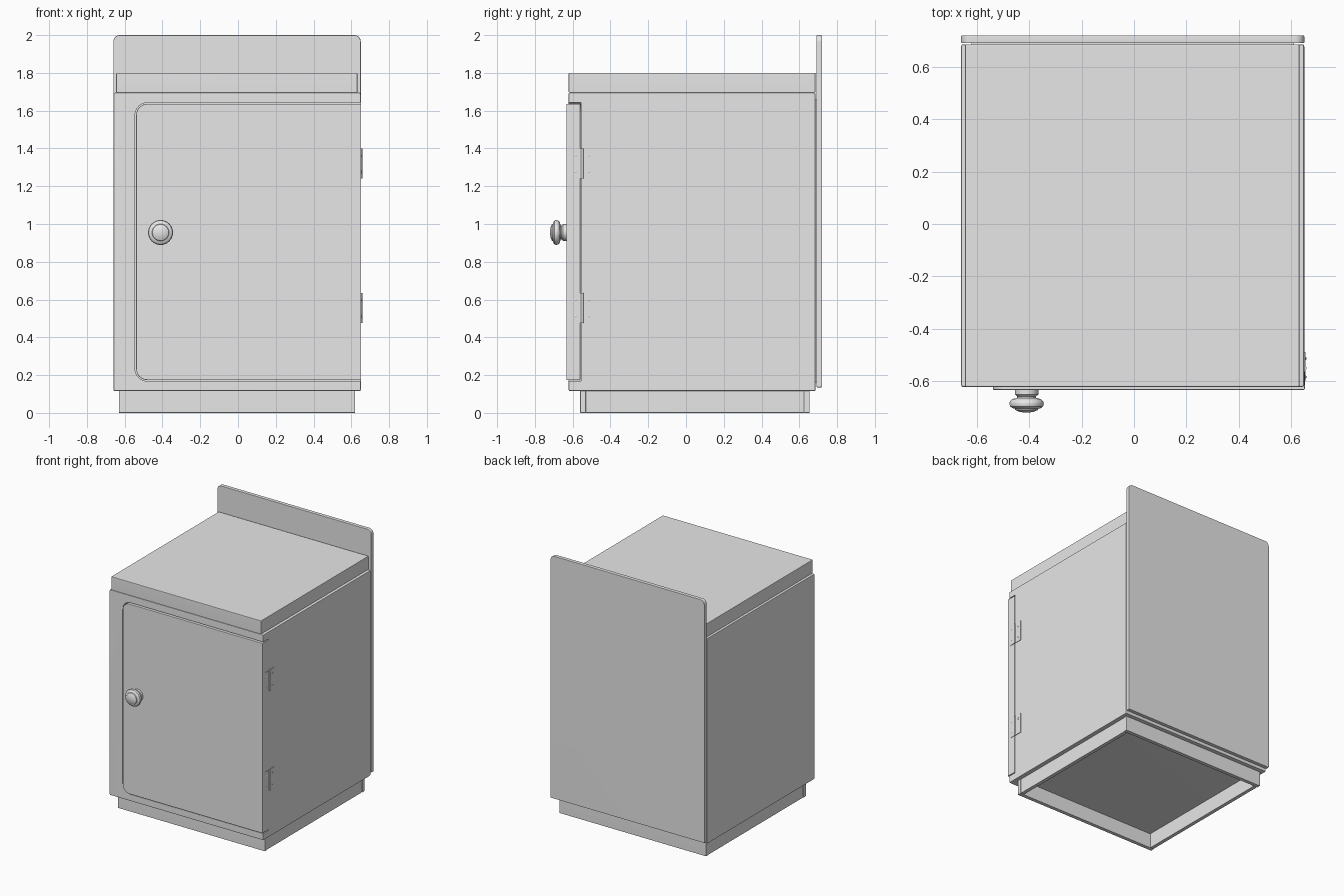
import bpy, bmesh, math
from mathutils import Matrix, Vector

if "Cube" in bpy.data.objects:
    bpy.data.objects.remove(bpy.data.objects["Cube"], do_unlink=True)

# One grey paint for the whole cabinet
GREY = (0.8, 0.8, 0.8, 1)
paint = bpy.data.materials.new("light_grey_paint")
paint.use_nodes = True
paint.diffuse_color = GREY
paint.node_tree.nodes["Principled BSDF"].inputs["Base Color"].default_value = GREY


def finish(name, bm, bevel=0.0):
    """Turn a bmesh into an object, softening the sharp edges."""
    bmesh.ops.recalc_face_normals(bm, faces=bm.faces)
    if bevel:
        sharp = [e for e in bm.edges if e.calc_face_angle(0) > math.radians(40)]
        bmesh.ops.bevel(bm, geom=sharp, offset=bevel, segments=2,
                        profile=0.5, affect='EDGES')
    mesh = bpy.data.meshes.new(name)
    bm.to_mesh(mesh)
    bm.free()
    mesh.materials.append(paint)
    obj = bpy.data.objects.new(name, mesh)
    bpy.context.collection.objects.link(obj)
    return obj


def smooth(obj):
    bpy.ops.object.select_all(action='DESELECT')
    obj.select_set(True)
    bpy.context.view_layer.objects.active = obj
    bpy.ops.object.shade_smooth_by_angle(angle=math.radians(35))
    mod = obj.modifiers.new("clean_normals", 'WEIGHTED_NORMAL')
    mod.keep_sharp = True


def box(name, x, y, z, bevel=0.0):
    bm = bmesh.new()
    bmesh.ops.create_cube(bm, size=1)
    for v in bm.verts:
        v.co = [(a + b) / 2 + c * (b - a) for (a, b), c in zip((x, y, z), v.co)]
    return finish(name, bm, bevel)


def panel(name, x, y, z, radii, bevel=0.0):
    """Upright slab; corner radii run bottom left, bottom right, top right, top left."""
    corners = [(x[0], z[0], 1, 1), (x[1], z[0], -1, 1),
               (x[1], z[1], -1, -1), (x[0], z[1], 1, -1)]
    bm = bmesh.new()
    verts = []
    for i, ((cx, cz, sx, sz), r) in enumerate(zip(corners, radii)):
        steps = 8 if r else 0
        for s in range(steps + 1):
            a = math.pi + i * math.pi / 2 + (s / steps if steps else 0) * math.pi / 2
            verts.append(bm.verts.new((cx + sx * r + r * math.cos(a), y[0],
                                       cz + sz * r + r * math.sin(a))))
    face = bm.faces.new(verts)
    ext = bmesh.ops.extrude_face_region(bm, geom=[face])
    for v in ext["geom"]:
        if isinstance(v, bmesh.types.BMVert):
            v.co.y = y[1]
    return finish(name, bm, bevel)


def lathe(name, profile, centre, axis, segments=32):
    """Spin (radius, height) points around an axis through the centre."""
    bm = bmesh.new()
    verts = [bm.verts.new((r, 0, h)) for r, h in profile]
    edges = [bm.edges.new(pair) for pair in zip(verts, verts[1:])]
    bmesh.ops.spin(bm, geom=verts + edges, axis=(0, 0, 1), cent=(0, 0, 0),
                   steps=segments, angle=math.tau)
    bmesh.ops.remove_doubles(bm, verts=bm.verts, dist=0.00005)
    turn = Vector((0, 0, 1)).rotation_difference(Vector(axis)).to_matrix().to_4x4()
    bm.transform(Matrix.Translation(centre) @ turn)
    obj = finish(name, bm)
    smooth(obj)
    return obj


# Cabinet body with a rebate for the door, open on the hinge side
body = box("cabinet_body", (-0.66, 0.65), (-0.622, 0.686), (0.115, 1.695), 0.008)
cutter = panel("door_rebate_cutter", (-0.545, 0.75), (-0.8, -0.555), (0.168, 1.642),
               (0.065, 0, 0, 0.065))
cutter.hide_render = True
cut = body.modifiers.new("door_rebate", 'BOOLEAN')
cut.operation = 'DIFFERENCE'
cut.solver = 'EXACT'
cut.object = cutter
bpy.context.view_layer.objects.active = body
bpy.ops.object.modifier_apply(modifier=cut.name)
bpy.data.objects.remove(cutter, do_unlink=True)
smooth(body)

# Door, worktop and back panel
smooth(panel("door", (-0.539, 0.652), (-0.633, -0.559), (0.174, 1.636),
             (0.06, 0, 0, 0.06), 0.004))
smooth(box("worktop", (-0.645, 0.632), (-0.622, 0.686), (1.695, 1.8), 0.006))
smooth(panel("back_panel", (-0.66, 0.65), (0.69, 0.72), (0.135, 2.0),
             (0, 0, 0.035, 0.035), 0.004))
box("back_panel_spacer", (-0.62, 0.61), (0.68, 0.7), (0.16, 1.66))

# Plinth: an open frame of four boards
T = 0.03
for side, y in (("front", -0.56), ("back", 0.655 - T)):
    smooth(box("plinth_" + side, (-0.63, 0.62), (y, y + T), (0, 0.118), 0.003))
for side, x in (("right", -0.627), ("left", 0.617 - T)):
    smooth(box("plinth_" + side, (x, x + T), (-0.56 + T, 0.655 - T), (0, 0.118), 0.003))

# Door knob
lathe("door_knob", [(0, 0), (0.045, 0), (0.045, 0.018), (0.036, 0.026), (0.036, 0.032),
                    (0.054, 0.036), (0.063, 0.044), (0.066, 0.054), (0.063, 0.064),
                    (0.054, 0.071), (0.045, 0.073), (0.043, 0.078), (0.03, 0.084),
                    (0.015, 0.087), (0, 0.088)], (-0.41, -0.632, 0.955), (0, -1, 0))

# Hinges: two leaves, a pin and four screws each
for label, z in (("upper", 1.32), ("lower", 0.555)):
    box(label + "_hinge_door_leaf", (0.648, 0.655), (-0.6, -0.557), (z - 0.08, z + 0.08))
    box(label + "_hinge_body_leaf", (0.645, 0.654), (-0.545, -0.488), (z - 0.08, z + 0.08))
    lathe(label + "_hinge_pin", [(0, -0.08), (0.007, -0.08), (0.007, 0.08), (0, 0.08)],
          (0.652, -0.55, z), (0, 0, 1), 16)
    for y in (-0.584, -0.513):
        for dz in (-0.043, 0.043):
            lathe(label + "_hinge_screw", [(0.006, 0), (0.006, 0.002), (0.003, 0.004), (0, 0.004)],
                  (0.654, y, z + dz), (1, 0, 0), 12)
